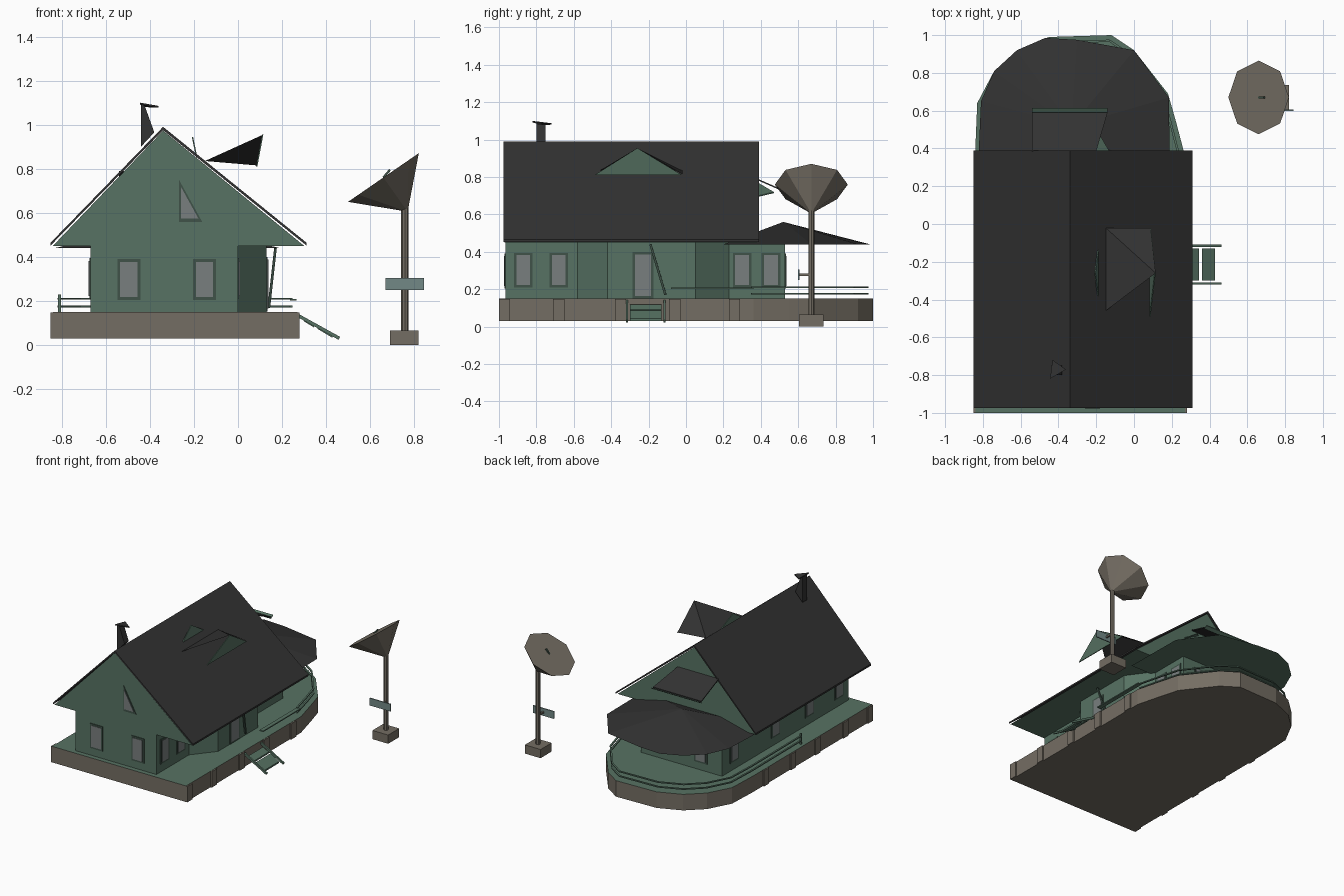
import bpy, bmesh, math
from mathutils import Vector, Matrix

if "Cube" in bpy.data.objects:
    bpy.data.objects.remove(bpy.data.objects["Cube"])


def mat(name, r, g, b):
    m = bpy.data.materials.new(name)
    m.diffuse_color = (r, g, b, 1)
    m.use_nodes = True
    m.node_tree.nodes["Principled BSDF"].inputs["Base Color"].default_value = m.diffuse_color
    return m


GREEN = mat("green siding", 0.095, 0.17, 0.125)
TRIM = mat("dark green trim", 0.05, 0.085, 0.065)
ROOF = mat("charcoal roof", 0.032, 0.032, 0.032)
STONE = mat("brown stone", 0.175, 0.155, 0.125)
GLASS = mat("grey glass", 0.19, 0.21, 0.21)
SIGN = mat("pale teal", 0.17, 0.25, 0.24)


def mesh(name, verts, faces, *mats, closed=True):
    me = bpy.data.meshes.new(name)
    me.from_pydata([tuple(v) for v in verts], [], faces)
    for m in mats:
        me.materials.append(m)
    ob = bpy.data.objects.new(name, me)
    bpy.context.collection.objects.link(ob)
    if closed:
        bm = bmesh.new()
        bm.from_mesh(me)
        bmesh.ops.recalc_face_normals(bm, faces=bm.faces)
        bm.to_mesh(me)
        bm.free()
    return ob


def extrude(name, pts, offset, *mats):
    """Solid made by sweeping a flat outline along an offset."""
    n = len(pts)
    a = [Vector(p) for p in pts]
    b = [p + Vector(offset) for p in a]
    faces = [list(range(n)), list(range(n, 2 * n))]
    faces += [[i, (i + 1) % n, (i + 1) % n + n, i + n] for i in range(n)]
    return mesh(name, a + b, faces, *mats)


def slab(name, outline, z0, z1, *mats):
    return extrude(name, [(x, y, z0) for x, y in outline], (0, 0, z1 - z0), *mats)


def box(name, x0, x1, y0, y1, z0, z1, *mats):
    return slab(name, [(x0, y0), (x1, y0), (x1, y1), (x0, y1)], z0, z1, *mats)


def beam(name, p, q, w, h, m):
    """Rectangular bar between two points."""
    p, q = Vector(p), Vector(q)
    d = q - p
    up = Vector((0, 0, 1)) if abs(d.normalized().z) < 0.9 else Vector((0, 1, 0))
    s = d.cross(up).normalized()
    t = s.cross(d).normalized()
    ring = [p + s * w / 2 * a + t * h / 2 * b for a, b in ((-1, -1), (1, -1), (1, 1), (-1, 1))]
    return extrude(name, ring, d, m)


# stone base with a green deck, rounded at the back
side_r = [(0.27, 0.36), (0.22, 0.55), (0.18, 0.69), (0.0, 0.92), (-0.12, 1.0)]
side_l = [(-0.45, 0.99), (-0.62, 0.92), (-0.74, 0.81), (-0.83, 0.64), (-0.84, 0.4)]
back_edge = side_r + side_l
base = slab("stone_base", [(-0.84, -1.0), (0.27, -1.0)] + back_edge, 0.03, 0.15, STONE, GREEN)
for f in base.data.polygons:
    if f.normal.z > 0.9:
        f.material_index = 1
for i, y in enumerate((-0.97, -0.68, -0.35, -0.06, 0.26)):
    box(f"base_pier_right_{i}", 0.25, 0.28, y - 0.03, y + 0.03, 0.03, 0.148, STONE)
    box(f"base_pier_left_{i}", -0.85, -0.82, y - 0.03, y + 0.03, 0.03, 0.148, STONE)

# house walls with a slanted bay on the right
slab("walls", [(-0.67, -0.965), (0, -0.965), (0, -0.58), (0.13, -0.42), (0.13, 0.05),
               (0, 0.23), (0, 0.53), (-0.67, 0.53)], 0.15, 0.452, GREEN)

# gable loft and its roof panels
RX, RZ = -0.34, 0.985
extrude("gable_loft", [(-0.84, -0.97, 0.45), (0.3, -0.97, 0.45), (RX, -0.97, RZ - 0.012)],
        (0, 1.35, 0), GREEN)
for name, ex in (("roof_right", 0.31), ("roof_left", -0.85)):
    extrude(name, [(RX, -0.975, RZ + 0.005), (ex, -0.975, 0.465), (ex, -0.975, 0.452), (RX, -0.975, RZ - 0.01)],
            (0, 1.365, 0), ROOF)

# back porch roof: low fan with a green underside
rim = [(0.19, 0.2), (0.185, 0.67), (0.0, 0.92), (-0.3, 0.975), (-0.47, 0.985), (-0.62, 0.92),
       (-0.74, 0.81), (-0.81, 0.65), (-0.83, 0.2)]
n = len(rim)
porch = mesh("porch_roof", [(x, y, 0.44) for x, y in rim] + [(-0.33, 0.52, 0.56)],
             [[i, (i + 1) % n, n] for i in range(n)] + [list(range(n))], ROOF, GREEN)
for f in porch.data.polygons:
    if f.normal.z < -0.5:
        f.material_index = 1

# right dormer: two roof sheets, front gable and rear sliver
peak = (0.115, -0.26, 0.955)
mesh("dormer_roof", [peak, (-0.15, -0.02, 0.835), (0.085, -0.02, 0.815), (-0.15, -0.46, 0.835)],
     [[0, 1, 2], [0, 3, 1]], ROOF, closed=False)
extrude("dormer_gable", [peak, (0.088, -0.49, 0.81), (0.088, -0.02, 0.81)], (-0.006, 0, 0), GREEN)
extrude("dormer_rear", [(-0.21, -0.26, 0.945), (-0.19, -0.41, 0.85), (-0.19, -0.11, 0.85)],
        (0.006, 0, 0), GREEN)

# back dormer hood
extrude("back_hood", [(-0.54, 0.385, 0.79), (-0.2, 0.385, 0.79), (-0.14, 0.59, 0.7), (-0.54, 0.59, 0.7)],
        (0, 0, -0.008), ROOF)
extrude("back_hood_fascia", [(-0.54, 0.59, 0.69), (-0.14, 0.59, 0.69), (-0.14, 0.615, 0.705),
                             (-0.54, 0.615, 0.705)], (0, 0, -0.006), GREEN)
extrude("back_hood_cheek", [(-0.26, 0.385, 0.77), (-0.13, 0.385, 0.7), (-0.18, 0.47, 0.72)],
        (0, 0, -0.006), GREEN)

# roof vane on the left of the ridge
extrude("vane_post", [(-0.44, -0.8, 0.9), (-0.38, -0.8, 0.965), (-0.425, -0.8, 1.09), (-0.44, -0.8, 1.09)],
        (0, 0.05, 0), ROOF)
extrude("vane_cap", [(-0.445, -0.82, 1.1), (-0.36, -0.77, 1.085), (-0.43, -0.72, 1.088)], (0, 0, -0.008), ROOF)


# windows: trim plate with a glass plate on top
def window(name, at, along, out, w, z0, z1):
    c, a, o = Vector(at), Vector(along), Vector(out)
    for part, b, th, m in (("trim", 0.0, 0.005, TRIM), ("glass", 0.013, 0.008, GLASS)):
        h = w / 2 - b
        pts = [c + a * s * h + Vector((0, 0, z)) for s, z in
               ((-1, z0 + b), (1, z0 + b), (1, z1 - b), (-1, z1 - b))]
        extrude(f"{name}_{part}", pts, o * th, m)


X, Y = (1, 0, 0), (0, 1, 0)
for i, x in enumerate((-0.495, -0.152)):
    window(f"front_window_{i}", (x, -0.965, 0), X, (0, -1, 0), 0.105, 0.205, 0.39)
    window(f"back_window_{i}", (x, 0.53, 0), X, (0, 1, 0), 0.105, 0.205, 0.39)
for i, y in enumerate((-0.87, -0.68, 0.3, 0.455)):
    window(f"right_window_{i}", (0, y, 0), Y, X, 0.1, 0.21, 0.395)
for i, y in enumerate((-0.85, -0.5, -0.1, 0.39)):
    window(f"left_window_{i}", (-0.67, y, 0), Y, (-1, 0, 0), 0.1, 0.21, 0.395)
window("door", (0.13, -0.23, 0), Y, X, 0.11, 0.152, 0.4)
tri = [(-0.268, -0.97, 0.75), (-0.162, -0.97, 0.558), (-0.268, -0.97, 0.558)]
extrude("attic_trim", tri, (0, -0.004, 0), TRIM)
mid = sum((Vector(p) for p in tri), Vector()) / 3
extrude("attic_glass", [mid + (Vector(p) - mid) * 0.75 for p in tri], (0, -0.007, 0), GLASS)

# brace beside the door
beam("door_brace", (0.14, -0.11, 0.17), (0.17, -0.19, 0.44), 0.012, 0.012, TRIM)

# rails round the porch and along the left side
rail = [(x * 0.95 - 0.015, y * 0.97) for x, y in back_edge] + [(-0.81, -0.2)]
for i in range(len(rail) - 1):
    for z in (0.175, 0.21):
        beam(f"rail_{i}_{int(z * 1000)}", (*rail[i], z), (*rail[i + 1], z), 0.012, 0.008, GREEN)
beam("rail_post_left", (-0.81, -0.2, 0.15), (-0.81, -0.2, 0.23), 0.012, 0.012, GREEN)
beam("rail_right", (0.25, -0.08, 0.205), (0.25, 0.36, 0.205), 0.03, 0.008, GREEN)

# side stairs
for y in (-0.315, -0.115):
    beam(f"stair_stringer_{y}", (0.27, y, 0.135), (0.46, y, 0.03), 0.012, 0.015, GREEN)
for i, (x0, x1) in enumerate(((0.3, 0.345), (0.36, 0.43))):
    z = 0.135 - (x0 - 0.27) * 0.55
    extrude(f"stair_tread_{i}", [(x0, -0.3, z), (x1, -0.3, z - (x1 - x0) * 0.6),
                                 (x1, -0.13, z - (x1 - x0) * 0.6), (x0, -0.13, z)], (0, 0, -0.012), GREEN)

# dish on a pole with a block foot and a sign plate
box("dish_foot", 0.69, 0.82, 0.605, 0.735, 0, 0.065, STONE)
bm = bmesh.new()
bmesh.ops.create_cone(bm, segments=8, radius1=0.016, radius2=0.016, depth=0.58, cap_ends=True,
                      matrix=Matrix.Translation((0.757, 0.67, 0.345)))
me = bpy.data.meshes.new("dish_pole")
bm.to_mesh(me)
bm.free()
me.materials.append(STONE)
bpy.context.collection.objects.link(bpy.data.objects.new("dish_pole", me))
c, u, v = Vector((0.66, 0.67, 0.76)), Vector((0.824, 0, 0.567)), Vector((0, 1, 0))
ring = []
for i in range(8):
    a = math.radians(45 * i)
    ring.append(c + (u * math.cos(a) + v * math.sin(a)) * 0.195)
mesh("dish", ring + [Vector((0.77, 0.67, 0.605))],
     [[i, (i + 1) % 8, 8] for i in range(8)] + [list(range(8))], STONE)
beam("dish_feed", c, c + Vector((0.03, 0, 0.035)), 0.01, 0.01, TRIM)
box("sign_plate", 0.67, 0.845, 0.598, 0.606, 0.25, 0.305, SIGN)
beam("sign_bracket", (0.757, 0.606, 0.278), (0.757, 0.66, 0.278), 0.012, 0.012, STONE)
